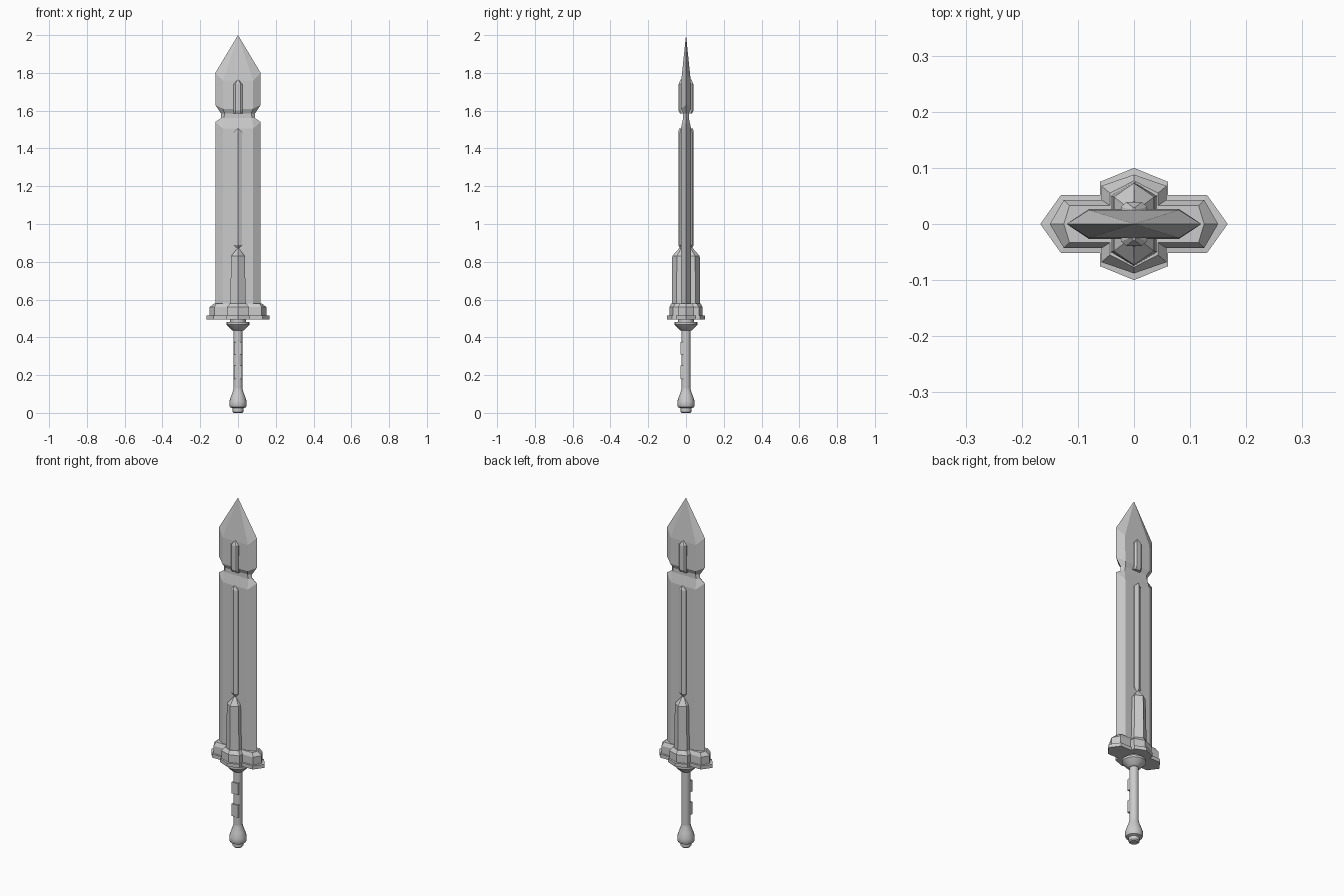
import bpy, bmesh, math

if "Cube" in bpy.data.objects:
    bpy.data.objects.remove(bpy.data.objects["Cube"], do_unlink=True)

steel = bpy.data.materials.new("pale_grey_steel")
steel.use_nodes = True
GREY = (0.6, 0.6, 0.6, 1)
steel.diffuse_color = GREY
steel.node_tree.nodes["Principled BSDF"].inputs["Base Color"].default_value = GREY


def loft(name, rings, smooth=False):
    """Skin a stack of equal-length point rings and cap both ends."""
    bm = bmesh.new()
    rows = [[bm.verts.new(p) for p in ring] for ring in rings]
    n = len(rows[0])
    for low, high in zip(rows, rows[1:]):
        for i in range(n):
            j = (i + 1) % n
            bm.faces.new((low[i], low[j], high[j], high[i]))
    bm.faces.new(rows[0][::-1])
    bm.faces.new(rows[-1])
    bmesh.ops.remove_doubles(bm, verts=bm.verts, dist=0.00005)
    bmesh.ops.recalc_face_normals(bm, faces=bm.faces)
    mesh = bpy.data.meshes.new(name)
    bm.to_mesh(mesh)
    bm.free()
    mesh.materials.append(steel)
    obj = bpy.data.objects.new(name, mesh)
    bpy.context.collection.objects.link(obj)
    if smooth:
        bpy.ops.object.select_all(action="DESELECT")
        obj.select_set(True)
        bpy.context.view_layer.objects.active = obj
        bpy.ops.object.shade_smooth_by_angle(angle=math.radians(30))
    return obj


def mirror4(quarter, z):
    """Mirror a quarter outline, from the +x side to the +y side, into a ring."""
    half = quarter + [(-x, y) for x, y in reversed(quarter) if x > 0]
    full = half + [(x, -y) for x, y in reversed(half) if y > 0]
    return [(x, y, z) for x, y in full]


def blade_ring(w, z_edge, f, d, z_flat):
    """Hexagonal section whose cutting edges and flats may differ in height."""
    return [(w, 0, z_edge), (f, d, z_flat), (-f, d, z_flat),
            (-w, 0, z_edge), (-f, -d, z_flat), (f, -d, z_flat)]


def lathe(name, profile, sides=16):
    rings = [[(r * math.cos(math.tau * i / sides), r * math.sin(math.tau * i / sides), z)
              for i in range(sides)] for r, z in profile]
    return loft(name, rings, smooth=True)


# Blade with notched neck and pointed head
loft("blade", [
    blade_ring(0.12, 0.56, 0.08, 0.027, 0.56),
    blade_ring(0.12, 1.54, 0.08, 0.027, 1.505),
    blade_ring(0.09, 1.56, 0.075, 0.015, 1.56),
    blade_ring(0.09, 1.585, 0.07, 0.015, 1.585),
    blade_ring(0.12, 1.63, 0.08, 0.027, 1.61),
    blade_ring(0.12, 1.80, 0.08, 0.025, 1.76),
    blade_ring(0.0001, 2.0, 0.00005, 0.00005, 2.0),
])


def rib(name, w, side_y, peak_y, stations):
    """Ridged bar through the blade; stations give height, width and depth factor."""
    loft(name, [mirror4([(w * s, side_y * k), (0, peak_y * k)], z) for z, s, k in stations])


rib("long_rib", 0.022, 0.031, 0.041,
    [(0.865, 0.1, 0.7), (0.89, 1, 1), (1.485, 1, 1), (1.505, 0.1, 0.9)])
rib("guard_spine", 0.036, 0.05, 0.075,
    [(0.57, 1.15, 1), (0.83, 1, 0.97), (0.875, 0.05, 0.45)])

# Short chamfered bar on the head
bar = [(0.023, 0.031), (0.014, 0.039)]
loft("head_rib", [mirror4([(x * s, y * k) for x, y in bar], z)
                  for z, s, k in [(1.585, 1, 0.8), (1.6, 1, 1), (1.74, 1, 1), (1.765, 0.1, 0.75)]])

# Stepped guard with pointed ends and front and back bosses
lower = [(0.167, 0), (0.13, 0.052), (0.061, 0.052), (0.061, 0.075), (0, 0.1)]
upper = [(0.15, 0), (0.125, 0.043), (0.058, 0.043), (0.058, 0.068), (0, 0.088)]
crown = [(0.125, 0), (0.115, 0.033), (0.043, 0.033), (0.043, 0.055), (0, 0.077)]
loft("guard", [mirror4(q, z) for q, z in
               [(lower, 0.495), (lower, 0.515), (upper, 0.516), (upper, 0.56), (crown, 0.58)]])

# Handle
lathe("collar", [(0.026, 0.435), (0.035, 0.44), (0.062, 0.468), (0.062, 0.48),
                 (0.042, 0.481), (0.042, 0.5)])
lathe("grip", [(0.024, 0.1), (0.024, 0.445)])
lathe("pommel", [(0.022, 0), (0.028, 0.006), (0.028, 0.025), (0.042, 0.03), (0.046, 0.04),
                 (0.046, 0.06), (0.036, 0.09), (0.027, 0.115), (0.024, 0.13)])

# Raised plates on the front of the grip
for label, z0, z1 in [("lower", 0.18, 0.25), ("upper", 0.31, 0.375)]:
    loft(label + "_grip_plate", [
        [(0.02, -0.01, z), (0.02, -0.029, z), (-0.02, -0.029, z), (-0.02, -0.01, z)]
        for z in (z0, z1)])
